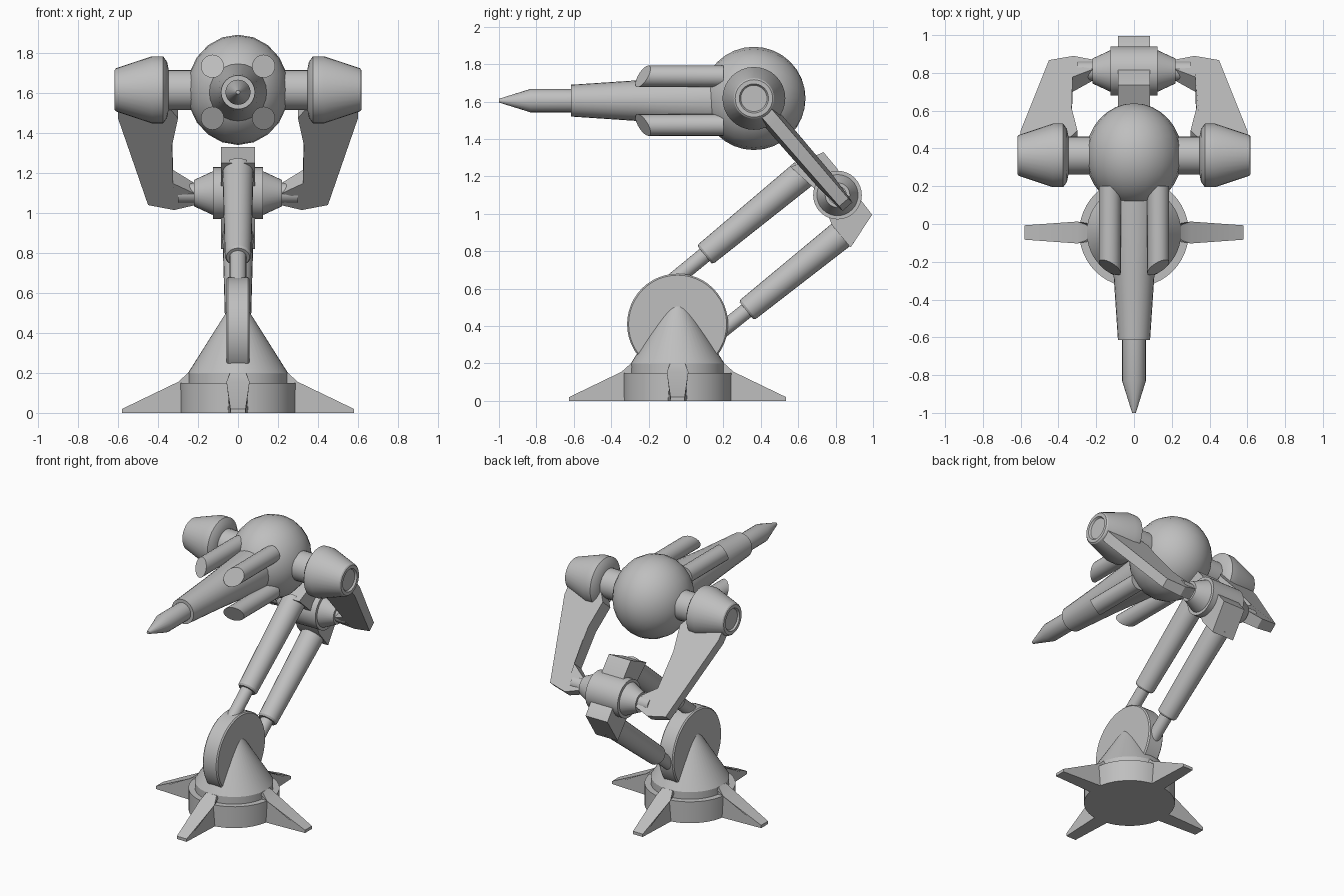
import bpy, bmesh, math
from mathutils import Vector

cube = bpy.data.objects.get("Cube")
if cube:
    bpy.data.objects.remove(cube)

GREY = (0.52, 0.52, 0.52, 1)
mat = bpy.data.materials.new("plain grey")
mat.use_nodes = True
mat.diffuse_color = GREY
mat.node_tree.nodes["Principled BSDF"].inputs["Base Color"].default_value = GREY


def finish(bm, name):
    bmesh.ops.recalc_face_normals(bm, faces=bm.faces)
    mesh = bpy.data.meshes.new(name)
    bm.to_mesh(mesh)
    bm.free()
    mesh.materials.append(mat)
    ob = bpy.data.objects.new(name, mesh)
    bpy.context.collection.objects.link(ob)
    bpy.ops.object.select_all(action='DESELECT')
    ob.select_set(True)
    bpy.context.view_layer.objects.active = ob
    bpy.ops.object.shade_smooth_by_angle(angle=math.radians(30))
    return ob


def lathe(name, profile, origin, axis, sides=32, shear=None):
    """Turn (distance along axis, radius) points around an axis."""
    bm = bmesh.new()
    rot = Vector((0, 0, 1)).rotation_difference(Vector(axis).normalized())
    rings = []
    for t, r in profile:
        ring = []
        for i in range(sides):
            a = math.tau * i / sides
            p = Vector(origin) + rot @ Vector((r * math.cos(a), r * math.sin(a), t))
            ring.append(bm.verts.new(p))
        rings.append(ring)
    for lo, hi in zip(rings, rings[1:]):
        for i in range(sides):
            j = (i + 1) % sides
            bm.faces.new((lo[i], lo[j], hi[j], hi[i]))
    bm.faces.new(rings[0])
    bm.faces.new(rings[-1])
    if shear:
        for v in rings[-1]:
            v.co += Vector((0, 1, 0)) * (v.co - Vector(origin)).dot(Vector(shear))
    return finish(bm, name)


def loft(name, side_a, side_b):
    """Join two matching outlines into a solid."""
    bm = bmesh.new()
    a = [bm.verts.new(p) for p in side_a]
    b = [bm.verts.new(p) for p in side_b]
    bm.faces.new(a)
    bm.faces.new(b)
    for i in range(len(a)):
        j = (i + 1) % len(a)
        bm.faces.new((a[i], a[j], b[j], b[i]))
    return finish(bm, name)


# Base drum, collar and cone with the upright pivot disc
BY = -0.045
lathe("base_drum", [(0, .29), (.15, .29)], (0, BY, 0), (0, 0, 1), 48)
lathe("base_cone", [(.14, .25), (.2, .25), (.59, .004)], (0, BY, 0), (0, 0, 1), 48)
lathe("pivot_disc", [(-.058, .262), (-.05, .27), (.05, .27), (.058, .262)],
      (0, BY, .41), (1, 0, 0), 48)

# Four tapered feet
foot = [(.2, 0, .055), (.2, .2, .04), (.25, .2, .04), (.3, .155, .058),
        (.58, .02, .038), (.58, 0, .038)]
for k, name in enumerate(("left_foot", "back_foot", "right_foot", "front_foot")):
    c, s = round(math.cos(k * math.pi / 2)), round(math.sin(k * math.pi / 2))
    loft(name, *[[(r * c - m * w * s, BY + r * s + m * w * c, z) for r, z, w in foot]
                 for m in (-1, 1)])


# Two telescopic struts, each a rod and a wider sleeve
def strut(name, start, end, rod_back):
    a, b = Vector((0, *start)), Vector((0, *end))
    length = (b - a).length
    lathe(name + "_rod", [(-rod_back, .042), (.1, .042)], a, b - a, 20)
    lathe(name + "_sleeve", [(0, .058), (.012, .066), (length, .078)], a, b - a, 24)


strut("upper_strut", (.1, .78), (.63, 1.215), .27)
strut("lower_strut", (.323, .482), (.85, .905), .2)

# Elbow blocks and hub
blocks = {
    "upper_elbow_block": [(.56, 1.25), (.735, 1.33), (.81, 1.24), (.85, 1.15),
                          (.77, 1.06), (.67, 1.15)],
    "lower_elbow_block": [(.88, .82), (.995, .995), (.93, 1.08), (.82, 1.13),
                          (.74, 1.04), (.78, .94)],
}
for name, outline in blocks.items():
    loft(name, *[[(m * .085, y, z) for y, z in outline] for m in (-1, 1)])
hub = Vector((0, .81, 1.1))
lathe("elbow_hub", [(-.3, .05), (-.22, .05), (-.22, .066), (-.125, .11), (-.125, .13),
                    (.125, .13), (.125, .11), (.22, .066), (.22, .05), (.3, .05)],
      hub, (1, 0, 0), 32)

# Fork arms, shoulder pods and posts on both sides
head = Vector((0, .363, 1.617))
along = (hub - head).normalized()
across = Vector((0, -along.z, along.y))
arm = [(.60, .08, .035), (.60, .16, .035), (.45, .735, .032), (.32, .765, .035),
       (.22, .73, .04), (.22, .65, .04), (.325, .575, .052), (.33, .32, .055),
       (.30, .14, .055), (.36, .05, .055)]
pod = [(.345, .09), (.355, .14), (.375, .168), (.43, .168), (.61, .108), (.617, .1),
       (.617, .078), (.605, .07)]
for m, side in ((1, "left"), (-1, "right")):
    loft(side + "_fork_arm",
         *[[Vector((m * x, 0, 0)) + head + along * s + across * (w * f) for x, s, w in arm]
           for f in (-1, 1)])
    lathe(side + "_shoulder_pod", pod, head, (m, 0, 0), 32)
    lathe(side + "_shoulder_post", [(.15, .1), (.37, .1)], head, (m, 0, 0), 24)

# Head ball
bm = bmesh.new()
bmesh.ops.create_uvsphere(bm, u_segments=20, v_segments=16, radius=.276)
for v in bm.verts:
    v.co = Vector((v.co.x * .925, v.co.z, v.co.y)) + head
finish(bm, "head_ball")

# Barrel and pointed muzzle
muzzle_axis = (0, .18, 1.605)
lathe("barrel", [(-.1, .15), (.03, .145), (.45, .108), (.795, .085)], muzzle_axis, (0, -1, 0), 24)
lathe("muzzle", [(.7, .063), (1.01, .063), (1.18, .01)], muzzle_axis, (0, -1, 0), 20)

# Four tubes around the barrel with slanted ends
for mx, side in ((1, "left"), (-1, "right")):
    for mz, level in ((1, "upper"), (-1, "lower")):
        lathe(f"{level}_{side}_tube", [(0, .058), (.43, .058)],
              (mx * .128, .2, 1.605 + mz * .13), (0, -1, 0), 20,
              shear=(mx * .5, 0, mz * .5))
